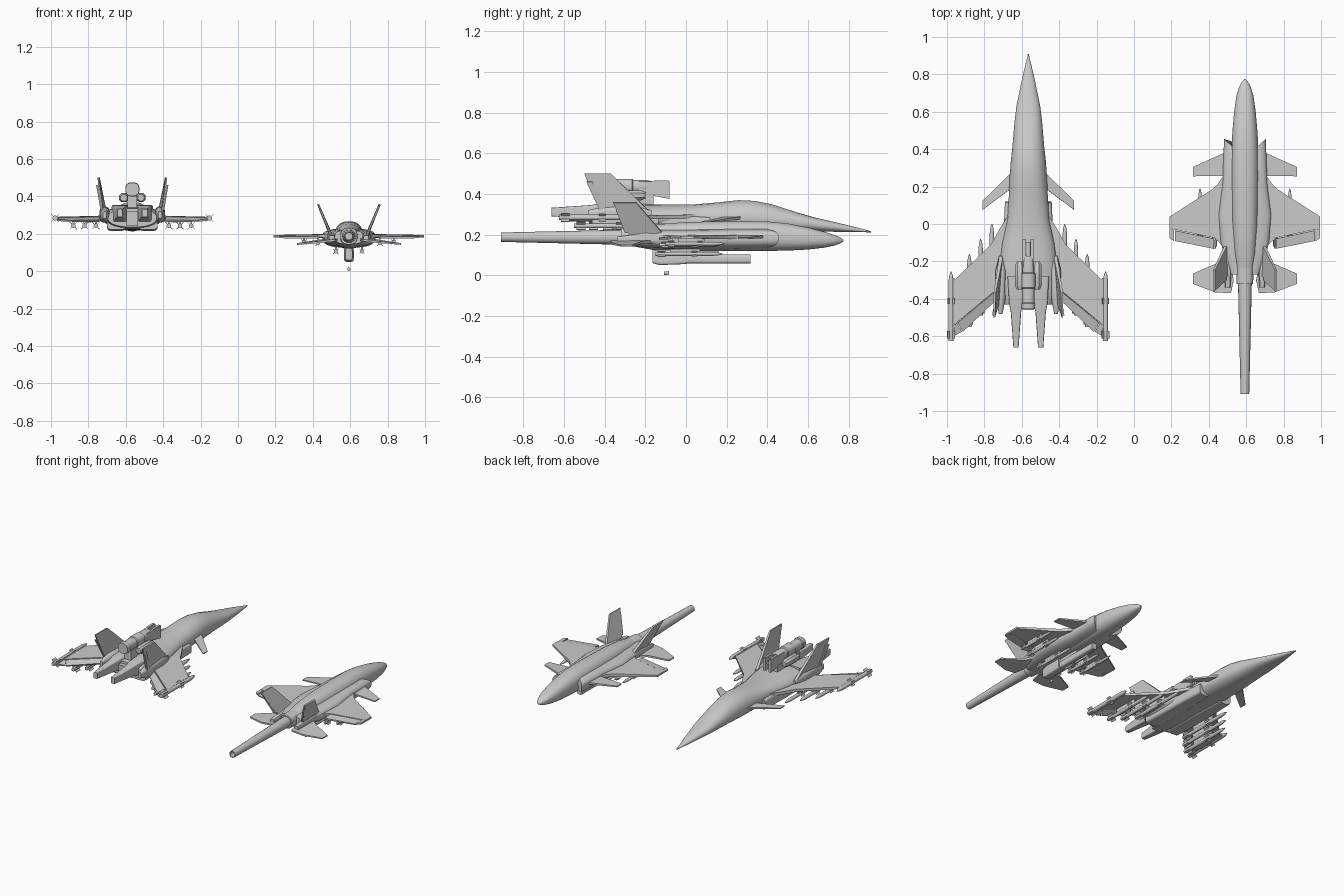
import bpy, bmesh, math
from mathutils import Vector, Matrix

A, B = -0.565, 0.593      # centre lines of the two aircraft


def finish(name, bm, cx, mirror=False):
    bmesh.ops.recalc_face_normals(bm, faces=bm.faces)
    me = bpy.data.meshes.new(name)
    bm.to_mesh(me)
    bm.free()
    ob = bpy.data.objects.new(name, me)
    ob.location.x = cx
    bpy.context.collection.objects.link(ob)
    if mirror:
        m = ob.modifiers.new("mirror", 'MIRROR')
        m.use_mirror_merge = False
    return ob


def add_loft(bm, secs, x=0, n=2.0, seg=24, rake=0):
    """Skin rounded sections (y, half width, z low, z widest, z high)."""
    rings = []
    for i, (y, hw, z0, zw, z1) in enumerate(secs):
        ring = []
        for k in range(seg):
            a = 2 * math.pi * (k + 0.5) / seg
            c, s = math.cos(a), math.sin(a)
            px = math.copysign(abs(c) ** (2 / n), c) * hw
            pz = math.copysign(abs(s) ** (2 / n), s)
            pz *= (z1 - zw) if s > 0 else (zw - z0)
            py = y - (rake * (hw - abs(px)) if i == 0 else 0)
            ring.append(bm.verts.new((x + px, py, zw + pz)))
        rings.append(ring)
    for r, q in zip(rings, rings[1:]):
        for k in range(seg):
            j = (k + 1) % seg
            bm.faces.new((r[k], r[j], q[j], q[k]))
    bm.faces.new(rings[0])
    bm.faces.new(rings[-1])


def loft(name, cx, secs, x=0, n=2.0, seg=24, mirror=False, rake=0):
    bm = bmesh.new()
    add_loft(bm, secs, x, n, seg, rake)
    return finish(name, bm, cx, mirror)


def plate(name, cx, pts, t=0.014, tip=None, mirror=True):
    """Thin slab from an outline; thickness runs from t at the root to tip."""
    tip = t if tip is None else tip
    P = [Vector(p) for p in pts]
    nrm = (P[1] - P[0]).cross(P[-1] - P[0]).normalized()
    d = [(p - P[0]).dot((P[len(P) // 2] - P[0]).normalized()) for p in P]
    span = max(d) or 1
    bm = bmesh.new()
    up, lo = [], []
    for p, k in zip(P, d):
        h = (t + (tip - t) * max(0, k) / span) / 2
        up.append(bm.verts.new(p + nrm * h))
        lo.append(bm.verts.new(p - nrm * h))
    bm.faces.new(up)
    bm.faces.new(lo)
    for i in range(len(P)):
        j = (i + 1) % len(P)
        bm.faces.new((up[i], up[j], lo[j], lo[i]))
    return finish(name, bm, cx, mirror)


def add_box(bm, c, s, rot=0):
    bmesh.ops.create_cube(bm, size=1, matrix=Matrix.Translation(c)
                          @ Matrix.Rotation(rot, 4, 'Y') @ Matrix.Diagonal((*s, 1)))


def box(name, cx, c, s, mirror=False):
    bm = bmesh.new()
    add_box(bm, c, s)
    return finish(name, bm, cx, mirror)


def missile(name, cx, x, z, nose, tail, r=0.012, fin=0.027, pylon=0):
    """Pointed body with crossed fins and an optional pylon."""
    L = nose - tail
    bm = bmesh.new()
    add_loft(bm, [(y, h, z - h, z, z + h) for y, h in
                  ((nose, .002), (nose - .02, r * .7), (nose - .05, r), (tail, r))], x, seg=12)
    for f, w, ch in ((.06, 1, .09), (.55, .85, .07)):
        for rot in (math.pi / 4, -math.pi / 4):
            add_box(bm, (x, tail + L * f + .01, z), (fin * 2 * w, ch * L + .008, .003), rot)
    if pylon:
        add_box(bm, (x, (nose + tail) / 2 - .02, z + pylon / 2), (.01, L * .45, pylon))
    return finish(name, bm, cx, True)


# ---------- Large twin-tail jet (left) ----------
loft("large_jet_fuselage", A, [
    (.91, .002, .211, .214, .217), (.78, .033, .213, .23, .25), (.63, .064, .215, .25, .285),
    (.55, .074, .215, .26, .308), (.42, .085, .215, .268, .35), (.34, .094, .215, .272, .366),
    (.26, .100, .215, .275, .37), (.15, .105, .217, .28, .358), (.03, .112, .218, .283, .348),
    (-.10, .14, .22, .285, .348), (-.22, .155, .222, .285, .35), (-.36, .155, .225, .285, .345),
    (-.43, .13, .235, .285, .335)], n=2.3)
loft("large_jet_intake", A, [(.12, .04, .215, .25, .285), (-.1, .05, .215, .25, .3),
     (-.40, .05, .222, .26, .31)], x=.085, n=5, mirror=True, rake=.5)
plate("large_jet_canard", A, [(.085, .28, .283), (.245, .123, .262), (.245, .075, .262),
                             (.085, .195, .283)], .014, .006)
plate("large_jet_wing", A, [(.10, .06, .287), (.15, -.02, .287), (.20, -.11, .286),
                           (.405, -.31, .283), (.405, -.545, .283), (.175, -.355, .286),
                           (.10, -.36, .287)], .022, .012)
plate("large_jet_flap", A, [(.178, -.36, .284), (.38, -.528, .282), (.35, -.575, .268),
                           (.178, -.41, .268)], .012, .008)
plate("large_jet_aileron", A, [(.382, -.53, .282), (.405, -.548, .282), (.40, -.60, .272),
                              (.355, -.575, .270)], .009)
plate("large_jet_tail_fin", A, [(.145, -.17, .305), (.180, -.37, .5), (.182, -.5, .5),
                               (.160, -.42, .305)], .02, .008)
plate("large_jet_rudder", A, [(.163, -.40, .33), (.183, -.46, .46), (.187, -.49, .46),
                             (.165, -.43, .33)], .012)
loft("fin_root_fairing", A, [(-.17, .008, .28, .3, .32), (-.25, .028, .26, .3, .345),
     (-.40, .026, .26, .3, .34), (-.48, .01, .28, .3, .32)], x=.148, n=3, seg=16, mirror=True)
loft("large_jet_nozzle", A, [(-.28, .045, .25, .305, .355), (-.43, .036, .265, .31, .352),
     (-.47, .028, .275, .31, .345), (-.66, .014, .29, .31, .332)], x=.066, n=9, seg=20, mirror=True)
box("large_jet_tail_block", A, (0, -.42, .28), (.06, .08, .08))

# Stores under the large jet wing
for i, (x, nose, tail) in enumerate(((.195, .0, -.42), (.255, -.08, -.49), (.315, -.16, -.55))):
    missile(f"large_jet_missile_{i}", A, x, .243, nose, tail, pylon=.04)
missile("large_jet_wingtip_missile", A, .413, .284, -.255, -.625, .014, .03)
box("wingtip_rail", A, (.402, -.44, .284), (.014, .3, .016), True)

# Dorsal cannon
loft("dorsal_cannon_body", A, [(y, h, .437 - h, .437, .437 + h) for y, h in
     ((-.17, .026), (-.20, .032), (-.26, .032), (-.265, .038), (-.34, .038), (-.345, .033),
      (-.42, .033), (-.425, .038), (-.455, .036))], n=2.6, seg=16)
box("dorsal_cannon_rail", A, (.021, -.155, .428), (.018, .15, .065), True)
loft("dorsal_cannon_barrel", A, [(-.095, .013, .415, .428, .441), (-.2, .013, .415, .428, .441)],
     seg=12)
plate("dorsal_muzzle_upper_prong", A, [(.021, -.085, .466), (.021, -.085, .45),
                                       (.021, -.115, .435), (.021, -.16, .466)], .016)
plate("dorsal_muzzle_lower_prong", A, [(.021, -.08, .375), (.021, -.08, .395),
                                       (.021, -.11, .425), (.021, -.16, .39)], .016)
box("dorsal_cannon_mount", A, (0, -.28, .37), (.05, .24, .08))
loft("dorsal_side_drum", A, [(y, h, .393 - h, .393, .393 + h) for y, h in
     ((-.20, .016), (-.22, .026), (-.33, .026), (-.35, .018))], x=.046, n=2.4, seg=8, mirror=True)

# ---------- Small canard jet (right) ----------
loft("small_jet_fuselage", B, [
    (.775, .003, .166, .17, .174), (.755, .020, .155, .17, .187), (.73, .032, .146, .172, .198),
    (.685, .046, .136, .175, .213), (.6, .058, .126, .18, .235), (.5, .067, .121, .185, .255),
    (.4, .073, .119, .19, .265), (.25, .075, .119, .19, .267), (.0, .07, .119, .19, .262),
    (-.15, .06, .122, .19, .25), (-.25, .046, .14, .187, .232)], n=2.4)
loft("small_jet_shoulders", B, [
    (.455, .112, .135, .185, .225), (.40, .114, .13, .185, .23), (.22, .12, .126, .185, .23),
    (.05, .142, .126, .185, .225), (-.10, .13, .13, .185, .225), (-.20, .10, .135, .185, .222),
    (-.27, .075, .145, .185, .218)], n=3, rake=.9, seg=28)
plate("small_jet_canard", B, [(.10, .385, .19), (.278, .305, .182), (.278, .255, .182),
                             (.10, .258, .19)], .014, .007)
plate("small_jet_wing", B, [(.10, .28, .188), (.145, .215, .188), (.175, .185, .188),
                           (.402, .04, .187), (.402, -.025, .187), (.16, -.075, .188),
                           (.10, -.14, .188)], .022, .012)
plate("small_jet_flap", B, [(.165, -.078, .187), (.375, -.034, .187), (.375, -.09, .180),
                           (.165, -.132, .180)], .012, .008)
plate("small_jet_wingtip", B, [(.378, -.03, .187), (.402, -.026, .187), (.402, -.075, .187),
                              (.378, -.092, .187)], .01)
plate("small_jet_stabiliser", B, [(.09, -.15, .165), (.15, -.21, .163), (.278, -.265, .145),
                                 (.278, -.32, .145), (.16, -.365, .155), (.075, -.37, .165),
                                 (.06, -.30, .167)], .016, .008)
plate("small_jet_tail_fin", B, [(.095, -.10, .19), (.165, -.245, .358), (.165, -.36, .358),
                               (.095, -.275, .19)], .018, .008)
plate("small_jet_rudder", B, [(.103, -.265, .21), (.15, -.315, .322), (.15, -.345, .322),
                             (.103, -.30, .21)], .01)
loft("fin_shelf", B, [(-.08, .02, .16, .185, .21), (-.2, .024, .155, .18, .21),
     (-.34, .014, .16, .175, .19)], x=.092, n=4, seg=16, mirror=True)

# Tail boom with a hollow end
loft("tail_collar", B, [(-.18, .050, .14, .187, .237), (-.32, .044, .143, .187, .231)], n=2.5)
bm = bmesh.new()
prev = None
for y, r in ((-.31, .037), (-.91, .023), (-.91, .018), (-.84, .018), (-.84, .001)):
    ring = [bm.verts.new((r * math.cos(k * math.pi / 8), y, .187 + r * math.sin(k * math.pi / 8)))
            for k in range(16)]
    if prev:
        for k in range(16):
            bm.faces.new((prev[k], prev[(k + 1) % 16], ring[(k + 1) % 16], ring[k]))
    prev = ring
finish("tail_boom", bm, B)

# Stores under the small jet
missile("small_jet_outer_missile", B, .24, .155, .19, -.10, .010, .02, pylon=.025)
missile("small_jet_middle_missile", B, .165, .15, .17, -.13, .010, .02, pylon=.03)
missile("small_jet_inner_missile", B, .07, .105, .18, -.15, .010, .02, pylon=.025)

# Belly gun pod and ejected shell
loft("belly_gun_housing", B, [(.0, .026, .055, .09, .125), (-.13, .026, .05, .09, .125),
     (-.165, .018, .06, .09, .122)], n=6, seg=20)
loft("belly_gun_barrel", B, [(.318, .02, .058, .08, .102), (-.02, .02, .058, .08, .102)],
     n=3.5, seg=16)
box("belly_gun_mount", B, (0, .06, .11), (.024, .2, .03))
loft("shell_casing", B, [(-.083, .007, .004, .012, .020), (-.107, .008, .0, .010, .020)], seg=12)

# Smooth skin, crisp edges
bpy.ops.object.select_all(action='SELECT')
bpy.context.view_layer.objects.active = bpy.context.selected_objects[0]
bpy.ops.object.shade_smooth_by_angle(angle=math.radians(32))
